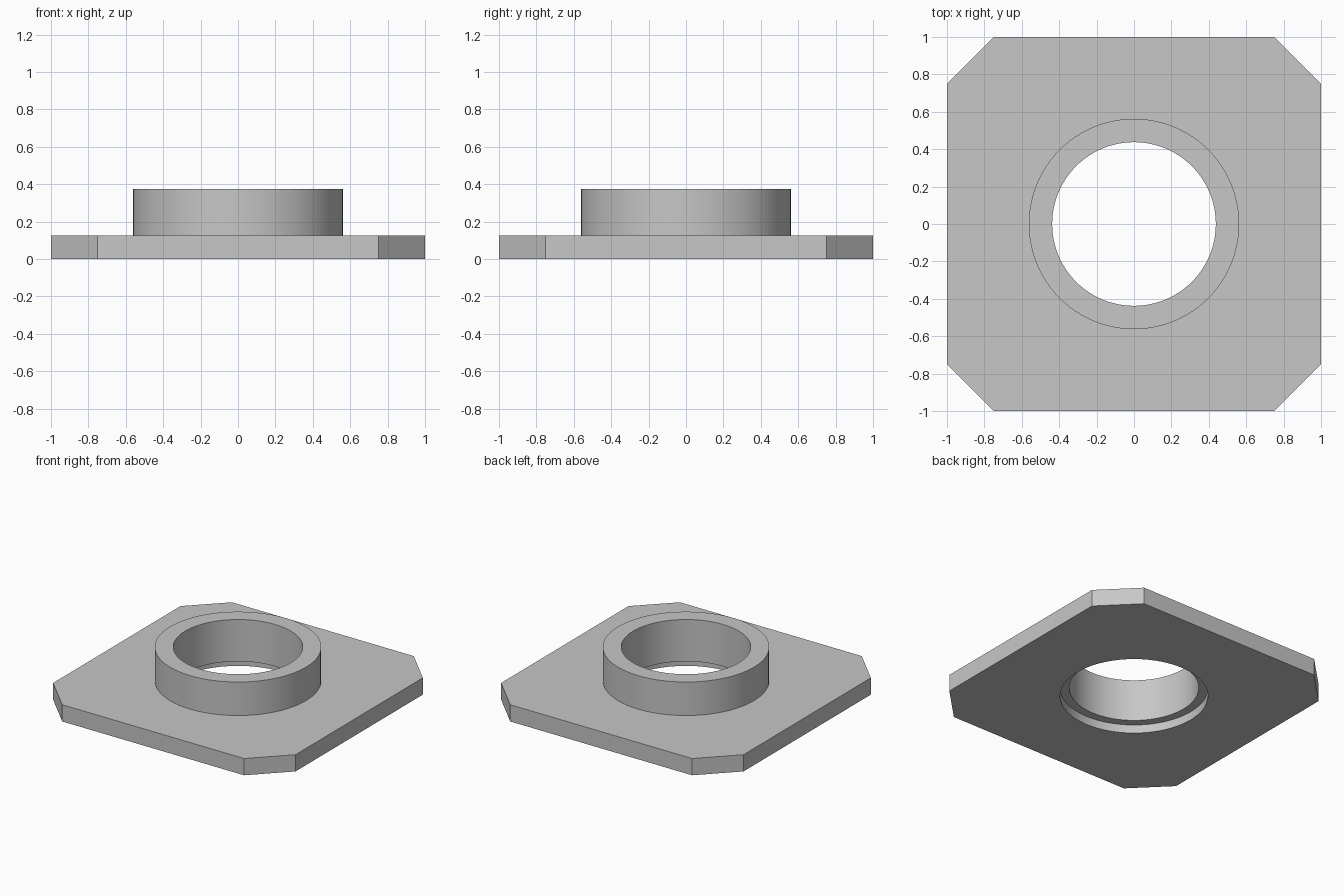
import bpy
import bmesh
from math import cos, sin, tau, radians

default_cube = bpy.data.objects.get("Cube")
if default_cube:
    bpy.data.objects.remove(default_cube, do_unlink=True)

SEGMENTS = 96
PLATE_TOP, COLLAR_TOP, RECESS_TOP = 0.125, 0.375, 0.0625
COLLAR_R, BORE_R, RECESS_R = 0.5625, 0.4375, 0.5
HALF, CHAMFER = 1.0, 0.25

grey = bpy.data.materials.new("plain grey")
grey.use_nodes = True
colour = (0.57, 0.57, 0.57, 1)
grey.diffuse_color = colour
grey.node_tree.nodes["Principled BSDF"].inputs["Base Color"].default_value = colour

bm = bmesh.new()


def loop(points, z):
    return [bm.verts.new((x, y, z)) for x, y in points]


def ring(radius, z):
    angles = [tau * i / SEGMENTS for i in range(SEGMENTS)]
    return loop([(radius * cos(a), radius * sin(a)) for a in angles], z)


def bridge(a, b):
    """Join two loops of equal length with a band of quads."""
    for i in range(len(a)):
        j = (i + 1) % len(a)
        bm.faces.new((a[i], a[j], b[j], b[i]))


def fill_between(outer, inner):
    """Fill the flat area between an outline and a round hole."""
    edges = []
    for verts in (outer, inner):
        for i, v in enumerate(verts):
            w = verts[(i + 1) % len(verts)]
            edges.append(bm.edges.get((v, w)) or bm.edges.new((v, w)))
    bmesh.ops.triangle_fill(bm, use_beauty=True, use_dissolve=False, edges=edges)


# Square plate outline with chamfered corners
c = HALF - CHAMFER
corners = [(HALF, -c), (HALF, c), (c, HALF), (-c, HALF),
           (-HALF, c), (-HALF, -c), (-c, -HALF), (c, -HALF)]
plate_bottom, plate_top = loop(corners, 0), loop(corners, PLATE_TOP)
bridge(plate_bottom, plate_top)

# Raised collar, through bore and shallow recess underneath
rings = [ring(r, z) for r, z in (
    (COLLAR_R, PLATE_TOP), (COLLAR_R, COLLAR_TOP),
    (BORE_R, COLLAR_TOP), (BORE_R, RECESS_TOP),
    (RECESS_R, RECESS_TOP), (RECESS_R, 0))]
for a, b in zip(rings, rings[1:]):
    bridge(a, b)

# Flat top and underside of the plate
fill_between(plate_top, rings[0])
fill_between(plate_bottom, rings[-1])
bmesh.ops.recalc_face_normals(bm, faces=bm.faces[:])

mesh = bpy.data.meshes.new("flange_plate_with_collar")
bm.to_mesh(mesh)
bm.free()
mesh.materials.append(grey)
flange = bpy.data.objects.new("flange_plate_with_collar", mesh)
bpy.context.collection.objects.link(flange)

# Smooth round walls, crisp edges
bpy.ops.object.select_all(action="DESELECT")
flange.select_set(True)
bpy.context.view_layer.objects.active = flange
bpy.ops.object.shade_smooth_by_angle(angle=radians(30))
